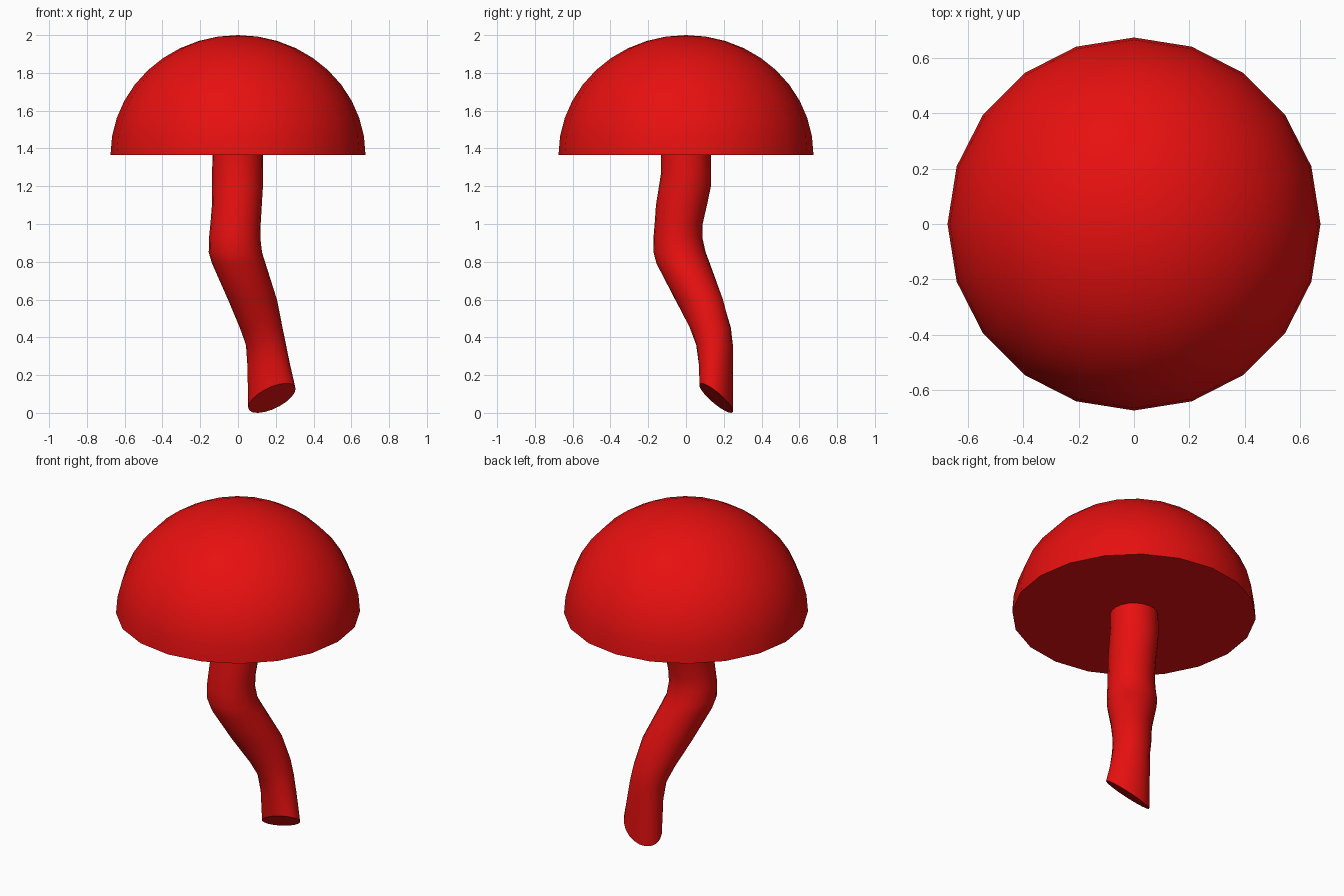
import bpy, bmesh, math

if "Cube" in bpy.data.objects:
    bpy.data.objects.remove(bpy.data.objects["Cube"])

SIDES = 20
red = bpy.data.materials.new("red")
red.diffuse_color = (0.8, 0.005, 0.005, 1)
red.use_nodes = True
red.node_tree.nodes["Principled BSDF"].inputs["Base Color"].default_value = red.diffuse_color


def loft(name, rings, tip=None):
    """Skin a stack of equal rings, close the bottom and close the top (flat or to a tip)."""
    bm = bmesh.new()
    loops = [[bm.verts.new(p) for p in ring] for ring in rings]
    for lo, hi in zip(loops, loops[1:]):
        for i in range(SIDES):
            j = (i + 1) % SIDES
            bm.faces.new((lo[i], lo[j], hi[j], hi[i]))
    bm.faces.new(loops[0][::-1])
    if tip:
        top = bm.verts.new(tip)
        for i in range(SIDES):
            bm.faces.new((loops[-1][i], loops[-1][(i + 1) % SIDES], top))
    else:
        bm.faces.new(loops[-1])
    bmesh.ops.recalc_face_normals(bm, faces=bm.faces)
    mesh = bpy.data.meshes.new(name)
    bm.to_mesh(mesh)
    bm.free()
    mesh.materials.append(red)
    ob = bpy.data.objects.new(name, mesh)
    bpy.context.collection.objects.link(ob)
    bpy.ops.object.select_all(action='DESELECT')
    ob.select_set(True)
    bpy.context.view_layer.objects.active = ob
    bpy.ops.object.shade_smooth_by_angle(angle=math.radians(40))
    return ob


def oval(z, x0, x1, y0, y1, skew, tilt_x=0, tilt_y=0):
    """Oval filling the given x and y extents, skewed along the diagonal, optionally tilted."""
    hx, hy = (x1 - x0) / 2, (y1 - y0) / 2
    k = skew / hx
    m = math.sqrt(hy * hy - k * k)
    pts = []
    for i in range(SIDES):
        a = math.tau * i / SIDES
        dx, dy = hx * math.cos(a), k * math.cos(a) + m * math.sin(a)
        pts.append(((x0 + x1) / 2 + dx, (y0 + y1) / 2 + dy, z + tilt_x * dx + tilt_y * dy))
    return pts


# Domed cap with a flat underside
R, RIM, HEIGHT = 0.675, 1.365, 0.635
dome = []
for s in range(10):
    a = math.radians(9 * s)
    r = R * math.cos(a)
    dome.append(oval(RIM + HEIGHT * math.sin(a), -r, r, -r, r, 0))
loft("cap", dome, tip=(0, 0, 2))

# Crooked stem with a slanted cut at the foot: z, x extents, y extents, skew
stem = [
    (0.25, 0.050, 0.277, 0.068, 0.249, -0.0015),
    (0.36, 0.042, 0.254, 0.054, 0.248, -0.0005),
    (0.45, 0.010, 0.236, 0.020, 0.238, 0.001),
    (0.60, -0.053, 0.206, -0.058, 0.196, 0.0035),
    (0.79, -0.137, 0.146, -0.156, 0.127, 0.001),
    (0.85, -0.155, 0.127, -0.172, 0.104, 0),
    (0.93, -0.153, 0.118, -0.172, 0.086, 0),
    (1.00, -0.146, 0.120, -0.166, 0.088, 0),
    (1.10, -0.138, 0.126, -0.159, 0.111, 0),
    (1.20, -0.137, 0.132, -0.143, 0.132, 0),
    (1.27, -0.137, 0.132, -0.132, 0.132, 0),
    (1.37, -0.135, 0.133, -0.132, 0.132, 0),
]
foot = oval(0.0785, 0.054, 0.305, 0.070, 0.249, -0.002, 0.3, -0.7)
loft("stem", [foot] + [oval(*row) for row in stem])
